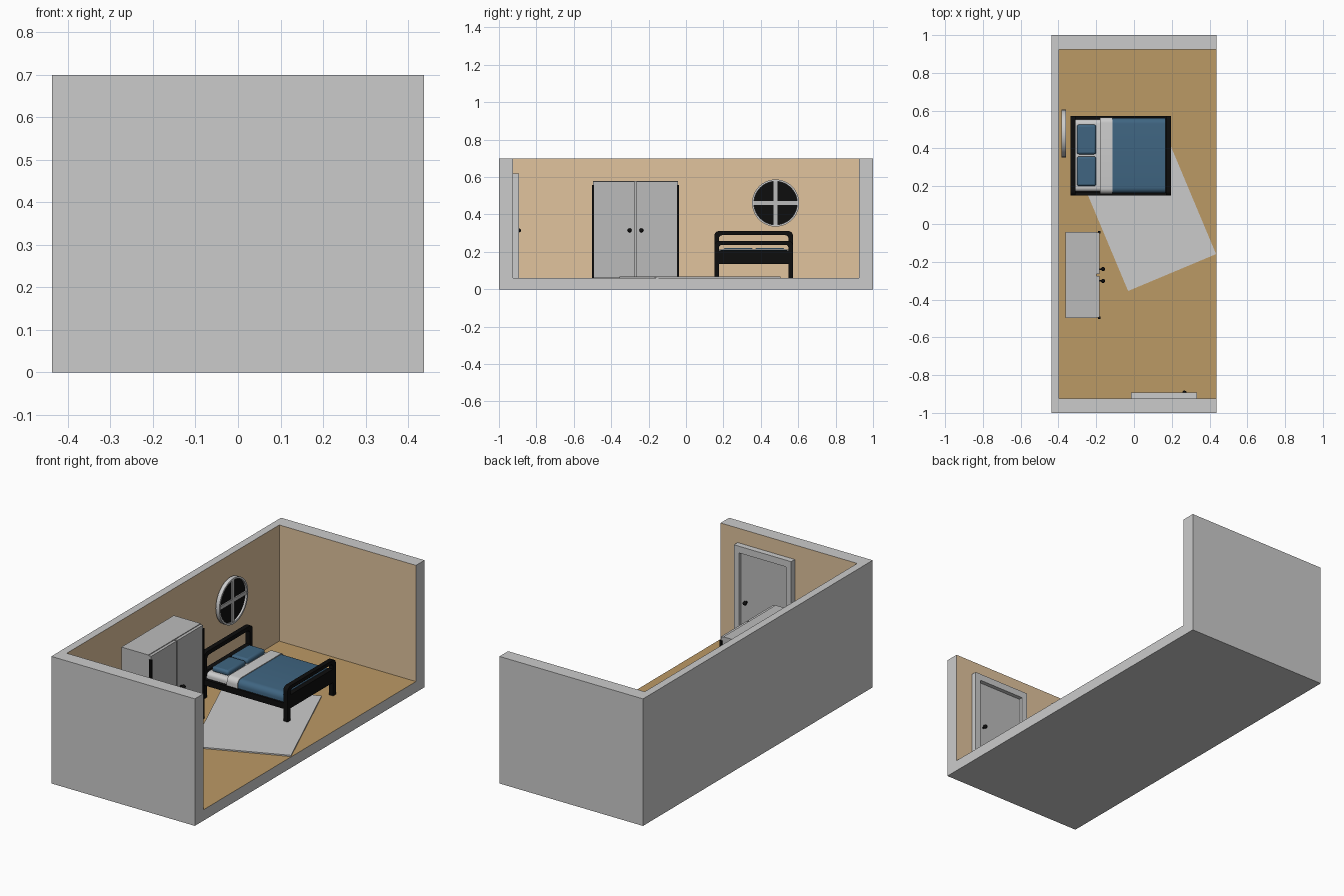
import bpy, bmesh
from math import sin, cos, pi, radians

if "Cube" in bpy.data.objects:
    bpy.data.objects.remove(bpy.data.objects["Cube"])


def mat(name, r, g, b):
    m = bpy.data.materials.new(name)
    m.diffuse_color = (r, g, b, 1)
    m.use_nodes = True
    m.node_tree.nodes["Principled BSDF"].inputs["Base Color"].default_value = m.diffuse_color
    return m


BLACK = mat("black", 0.004, 0.004, 0.004)
BLUE = mat("blue_fabric", 0.05, 0.13, 0.22)
WOOD = mat("floor_wood", 0.5, 0.32, 0.13)
PAINT = mat("wall_paint", 0.75, 0.55, 0.34)
PALE = mat("pale_grey", 0.5, 0.5, 0.5)
LINEN = mat("linen", 0.6, 0.6, 0.58)


def box(name, x, y, z, m=None, bevel=0.0, segs=3):
    """Box from (min, max) ranges, optionally with rounded edges."""
    bpy.ops.mesh.primitive_cube_add(size=1, location=[sum(r) / 2 for r in (x, y, z)])
    o = bpy.context.object
    o.name = name
    o.scale = [r[1] - r[0] for r in (x, y, z)]
    bpy.ops.object.transform_apply(location=False, rotation=False, scale=True)
    if m:
        o.data.materials.append(m)
    if bevel:
        b = o.modifiers.new("bevel", 'BEVEL')
        b.width, b.segments = bevel, segs
        bpy.ops.object.shade_smooth_by_angle(angle=radians(35))
    return o


def rounded(pts, n=6):
    """Outline from (u, v, radius) points with right-angled corners."""
    out = []
    for i, (u, v, r) in enumerate(pts):
        if r == 0:
            out.append((u, v))
            continue
        d = []
        for q in (pts[i - 1], pts[(i + 1) % len(pts)]):
            du, dv = q[0] - u, q[1] - v
            l = (du * du + dv * dv) ** 0.5
            d.append((du / l, dv / l))
        for k in range(n + 1):
            c, s = cos(k / n * pi / 2), sin(k / n * pi / 2)
            out.append(tuple(p + r * (a + b) - r * (b * c + a * s)
                             for p, a, b in zip((u, v), d[0], d[1])))
    return out


def rect(u0, u1, v0, v1, r_low=0.0, r_top=0.0):
    return rounded([(u0, v0, r_low), (u1, v0, r_low), (u1, v1, r_top), (u0, v1, r_top)])


def circle(u, v, r, n=40):
    return [(u + r * cos(2 * pi * k / n), v + r * sin(2 * pi * k / n)) for k in range(n)]


def plate(name, axis, lo, hi, outlines, m=None):
    """Outlines (inner ones are holes) extruded along x or y between lo and hi."""
    cu = bpy.data.curves.new(name, 'CURVE')
    cu.dimensions, cu.fill_mode, cu.extrude = '2D', 'BOTH', (hi - lo) / 2
    for pts in outlines:
        s = cu.splines.new('POLY')
        s.points.add(len(pts) - 1)
        for p, (u, v) in zip(s.points, pts):
            p.co = (u, v, 0, 1)
        s.use_cyclic_u = True
    o = bpy.data.objects.new(name, cu)
    bpy.context.collection.objects.link(o)
    mid = (lo + hi) / 2
    if axis == 'x':
        o.location, o.rotation_euler = (mid, 0, 0), (pi / 2, 0, pi / 2)
    else:
        o.location, o.rotation_euler = (0, mid, 0), (pi / 2, 0, 0)
    if m:
        cu.materials.append(m)
    bpy.ops.object.select_all(action='DESELECT')
    o.select_set(True)
    bpy.context.view_layer.objects.active = o
    bpy.ops.object.convert(target='MESH')
    bpy.ops.object.shade_smooth_by_angle(angle=radians(35))
    return bpy.context.object


def knob(name, x, y, z):
    bpy.ops.mesh.primitive_uv_sphere_add(segments=16, ring_count=10, radius=0.011, location=(x, y, z))
    o = bpy.context.object
    o.name = name
    o.data.materials.append(BLACK)
    bpy.ops.object.shade_smooth()


# Room shell: U-shaped walls, painted inside only
XL, XI, XR, YI, FZ = -0.438, -0.396, 0.437, 0.925, 0.06
bm = bmesh.new()
plan = [(XR, -1), (XR, -YI), (XI, -YI), (XI, YI), (XR, YI), (XR, 1), (XL, 1), (XL, -1)]
base = bm.faces.new([bm.verts.new((x, y, 0)) for x, y in plan])
ext = bmesh.ops.extrude_face_region(bm, geom=[base])['geom']
bmesh.ops.translate(bm, vec=(0, 0, 0.7), verts=[v for v in ext if isinstance(v, bmesh.types.BMVert)])
bmesh.ops.recalc_face_normals(bm, faces=bm.faces)
for f in bm.faces:
    c, n = f.calc_center_median(), f.normal
    inner = (abs(n.y) > 0.9 and abs(abs(c.y) - YI) < 0.01) or (n.x > 0.9 and c.x < 0)
    f.material_index = 1 if inner else 0
me = bpy.data.meshes.new("walls")
bm.to_mesh(me)
bm.free()
me.materials.append(None)
me.materials.append(PAINT)
bpy.context.collection.objects.link(bpy.data.objects.new("walls", me))

# Floor slab with wooden top
floor = box("floor", (XI, XR), (-YI, YI), (0, FZ))
floor.data.materials.append(None)
floor.data.materials.append(WOOD)
for f in floor.data.polygons:
    f.material_index = 1 if f.normal.z > 0.9 else 0

# Rug turned on the floor
rug = box("rug", (-0.19, 0.315), (-0.285, 0.435), (FZ, 0.067))
rug.rotation_euler.z = radians(22.75)

# Door in the front wall
jamb = [(-0.016, FZ), (-0.016, 0.62), (0.333, 0.62), (0.333, FZ),
        (0.302, FZ), (0.302, 0.583), (0.015, 0.583), (0.015, FZ)]
plate("door_frame", 'y', -0.926, -0.893, [jamb])
box("door_panel", (0.015, 0.302), (-0.926, -0.912), (FZ, 0.58), PALE)
box("door_knob_stem", (0.263, 0.271), (-0.914, -0.893), (0.311, 0.319), BLACK)
knob("door_knob", 0.267, -0.893, 0.315)

# Wardrobe with two doors, side hinges and knobs
WY = -0.27
box("wardrobe_body", (-0.362, -0.198), (WY - 0.228, WY + 0.228), (FZ, 0.58), PALE)
for s, side in ((-1, "left"), (1, "right")):
    ys = sorted((WY + s * 0.005, WY + s * 0.226))
    box("wardrobe_door_" + side, (-0.198, -0.182), ys, (0.064, 0.576), PALE)
    box("wardrobe_hinge_" + side, (-0.191, -0.178),
        sorted((WY + s * 0.221, WY + s * 0.232)), (FZ, 0.557), BLACK)
    box("wardrobe_knob_stem_" + side, (-0.182, -0.165),
        (WY + s * 0.031 - 0.004, WY + s * 0.031 + 0.004), (0.311, 0.319), BLACK)
    knob("wardrobe_knob_" + side, -0.164, WY + s * 0.031, 0.315)

# Round window with a cross
CY, CZ, R = 0.479, 0.461, 0.126
plate("window_frame", 'x', -0.383, -0.361, [circle(CY, CZ, R), circle(CY, CZ, R - 0.01)])
plate("window_glass", 'x', -0.378, -0.372, [circle(CY, CZ, R - 0.008)], BLACK)
box("window_bar_upright", (-0.382, -0.364), (CY - 0.01, CY + 0.01), (CZ - 0.118, CZ + 0.118), PALE)
box("window_bar_level", (-0.381, -0.365), (CY - 0.118, CY + 0.118), (CZ - 0.01, CZ + 0.01), PALE)

# Bed ends: legs, low panel and a rounded opening under the top rail
B0, B1, P = 0.152, 0.572, 0.024


def bed_end(name, x0, x1, top, rail):
    outer = rounded([(B0, FZ, 0), (B0, top, 0.025), (B1, top, 0.025), (B1, FZ, 0),
                     (B1 - P, FZ, 0), (B1 - P, 0.134, 0), (B0 + P, 0.134, 0), (B0 + P, FZ, 0)])
    hole = rect(B0 + P, B1 - P, 0.208, top - rail, 0, 0.018)
    plate(name, 'x', x0, x1, [outer, hole], BLACK)


bed_end("headboard", -0.337, -0.311, 0.311, 0.022)
bed_end("footboard", 0.17, 0.196, 0.258, 0.02)
for name, y in (("left", B0), ("right", B1 - 0.018)):
    box("bed_rail_" + name, (-0.312, 0.172), (y, y + 0.018), (0.134, 0.166), BLACK)
box("bed_base", (-0.312, 0.172), (B0 + 0.01, B1 - 0.01), (0.136, 0.155), BLACK)

# Bedding
plate("mattress", 'x', -0.311, 0.165, [rect(0.172, 0.552, 0.15, 0.197, 0, 0.02)], LINEN)
plate("blanket", 'x', -0.118, 0.168, [rect(0.163, 0.561, 0.15, 0.21, 0, 0.03)], BLUE)
plate("blanket_fold", 'x', -0.18, -0.115, [rect(0.159, 0.565, 0.15, 0.214, 0, 0.03)], LINEN)
for name, y in (("left", 0.201), ("right", 0.369)):
    box("pillow_" + name, (-0.303, -0.2), (y, y + 0.157), (0.192, 0.222), BLUE, 0.012)
